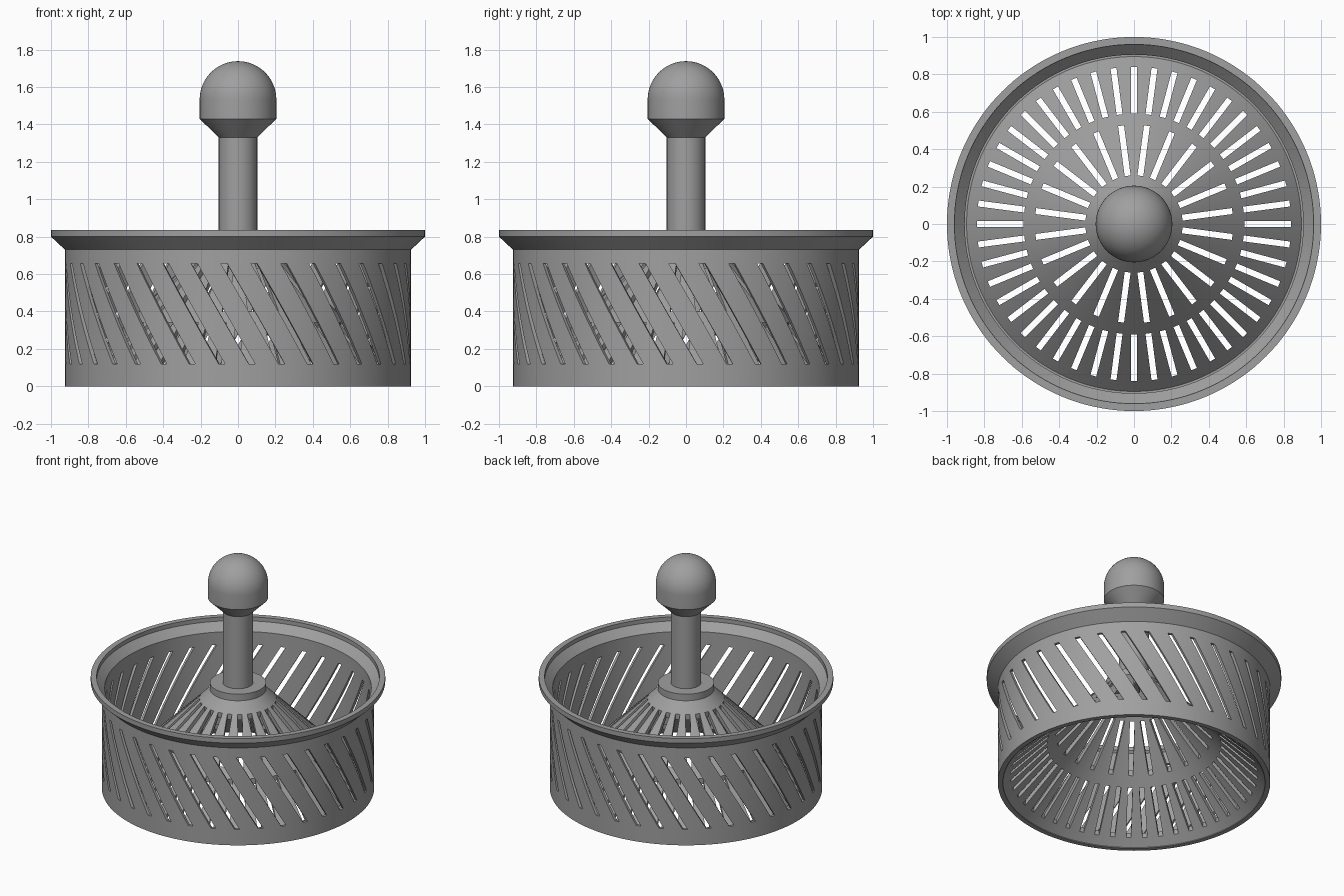
import bpy, bmesh, math
from mathutils import Matrix, Vector

cube = bpy.data.objects.get("Cube")
if cube:
    bpy.data.objects.remove(cube, do_unlink=True)

grey = bpy.data.materials.new("plain_grey")
grey.use_nodes = True
grey.diffuse_color = (0.35, 0.35, 0.35, 1)
grey.node_tree.nodes["Principled BSDF"].inputs["Base Color"].default_value = (0.35, 0.35, 0.35, 1)


def add_object(name, bm):
    bmesh.ops.recalc_face_normals(bm, faces=bm.faces)
    mesh = bpy.data.meshes.new(name)
    bm.to_mesh(mesh)
    bm.free()
    mesh.materials.append(grey)
    obj = bpy.data.objects.new(name, mesh)
    bpy.context.collection.objects.link(obj)
    return obj


def lathe(name, profile, closed=False, segments=144):
    """Spin a (radius, height) profile around z."""
    bm = bmesh.new()
    verts = [bm.verts.new((r, 0, z)) for r, z in profile]
    pairs = list(zip(verts, verts[1:]))
    if closed:
        pairs.append((verts[-1], verts[0]))
    edges = [bm.edges.new(p) for p in pairs]
    bmesh.ops.spin(bm, geom=verts + edges, cent=(0, 0, 0), axis=(0, 0, 1),
                   angle=math.tau, steps=segments, use_duplicate=False)
    bmesh.ops.remove_doubles(bm, verts=bm.verts, dist=1e-4)
    return add_object(name, bm)


def slot_ring(bm, count, offset, r_in, r_out, width, z_low, z_high, lean=0):
    """Ring of radial boxes, sheared sideways by lean per unit height."""
    mid = (z_low + z_high) / 2
    for i in range(count):
        box = bmesh.ops.create_cube(bm, size=1)["verts"]
        turn = Matrix.Rotation(math.radians(offset + i * 360 / count), 3, 'Z')
        for v in box:
            h = v.co.z * (z_high - z_low)
            r = (r_in + r_out) / 2 + v.co.x * (r_out - r_in)
            v.co = turn @ Vector((r, v.co.y * width + lean * h, mid + h))


def cut(obj, bm):
    cutter = add_object(obj.name + "_cutter", bm)
    mod = obj.modifiers.new("slots", 'BOOLEAN')
    mod.object = cutter
    mod.operation = 'DIFFERENCE'
    mod.solver = 'EXACT'
    bpy.context.view_layer.objects.active = obj
    bpy.ops.object.modifier_apply(modifier=mod.name)
    bpy.data.objects.remove(cutter, do_unlink=True)


def smooth(obj):
    bpy.ops.object.select_all(action='DESELECT')
    obj.select_set(True)
    bpy.context.view_layer.objects.active = obj
    bpy.ops.object.shade_smooth_by_angle(angle=math.radians(30))


# Basket wall with flared rim and leaning slots
wall = lathe("basket_wall", [
    (0.925, 0), (0.925, 0.73), (1.0, 0.80), (1.0, 0.835), (0.96, 0.835),
    (0.96, 0.805), (0.905, 0.75), (0.905, 0.035), (0.89, 0.035), (0.89, 0)], closed=True)
slots = bmesh.new()
slot_ring(slots, 36, 5, 0.86, 0.98, 0.034, 0.12, 0.655, lean=-math.tan(math.radians(30)))
cut(wall, slots)

# Conical strainer floor with two rings of slots
cone = lathe("strainer_cone", [
    (0.15, 0.78), (0.57, 0.36), (0.895, 0.035), (0.895, 0), (0.57, 0.32), (0.15, 0.74)], closed=True)
slots = bmesh.new()
slot_ring(slots, 24, 7.5, 0.26, 0.53, 0.032, -0.1, 0.9)
slot_ring(slots, 48, 0, 0.59, 0.84, 0.032, -0.1, 0.9)
cut(cone, slots)

# Hub where the handle meets the cone
hub = lathe("hub", [(0, 0.79), (0.19, 0.79), (0.19, 0.73), (0, 0.73)], segments=72)

# Handle: stem, flared collar and domed knob
dome = [(0.205 * math.cos(a), 1.533 + 0.205 * math.sin(a))
        for a in [math.pi / 2 * i / 16 for i in range(16)]]
handle = lathe("handle_knob", [(0, 0.78), (0.103, 0.78), (0.103, 1.33), (0.205, 1.43)]
               + dome + [(0, 1.738)], segments=72)

for part in (wall, cone, hub, handle):
    smooth(part)
